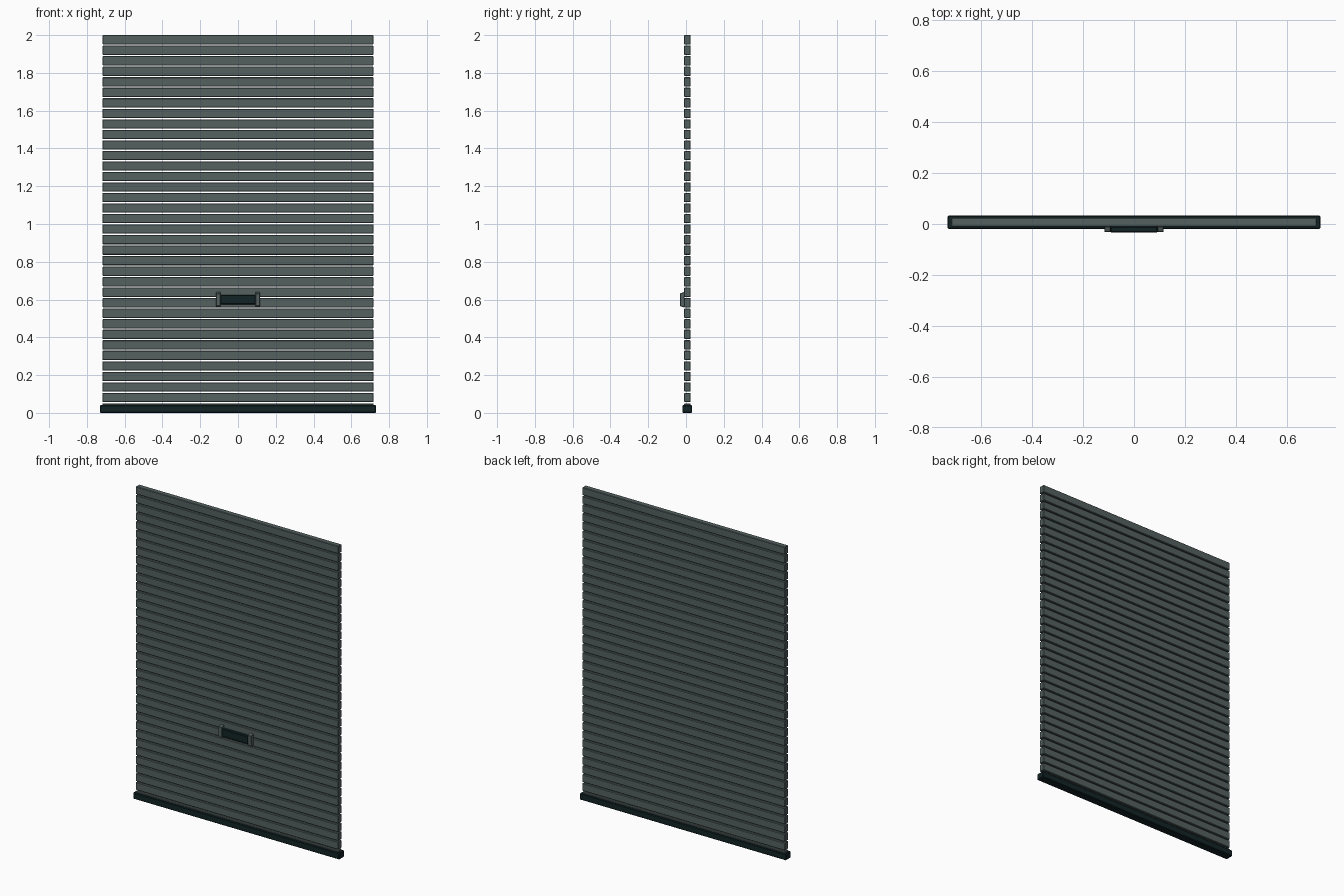
import bpy, bmesh

if "Cube" in bpy.data.objects:
    bpy.data.objects.remove(bpy.data.objects["Cube"])

def material(name, rgb):
    m = bpy.data.materials.new(name)
    m.diffuse_color = (*rgb, 1)
    m.use_nodes = True
    m.node_tree.nodes["Principled BSDF"].inputs["Base Color"].default_value = m.diffuse_color
    return m

GREY = material("slate_grey", (0.088, 0.120, 0.115))
DARK = material("dark_teal", (0.006, 0.017, 0.019))

def box(name, x0, x1, y0, y1, z0, z1, mat, bevel=0.0, taper=0.0):
    """Box from its limits; taper shortens the front (-y) face in z."""
    bm = bmesh.new()
    bmesh.ops.create_cube(bm, size=1)
    zc = (z0 + z1) / 2
    for v in bm.verts:
        front = v.co.y < 0
        v.co.x = x0 if v.co.x < 0 else x1
        v.co.y = y0 if front else y1
        half = (z1 - z0) / 2 - (taper if front else 0)
        v.co.z = zc + (half if v.co.z > 0 else -half)
    if bevel:
        bmesh.ops.bevel(bm, geom=bm.edges[:], offset=bevel, segments=1,
                        affect='EDGES', profile=0.5)
    me = bpy.data.meshes.new(name)
    bm.to_mesh(me)
    bm.free()
    me.materials.append(mat)
    ob = bpy.data.objects.new(name, me)
    bpy.context.collection.objects.link(ob)
    return ob

# Shutter slats with open gaps; the lowest one sits in the bottom rail
PITCH, HEIGHT = 0.0557, 0.049
for i in range(36):
    top = 2.0 - i * PITCH
    box(f"slat_{i + 1}", -0.718, 0.718, -0.010, 0.025, top - HEIGHT, top, GREY, 0.003)

# Bottom rail
box("bottom_rail", -0.731, 0.731, -0.019, 0.033, 0.0, 0.041, DARK, 0.004)

# Pull handle: dark grip between two tapered brackets
box("handle_grip", -0.092, 0.092, -0.033, -0.010, 0.575, 0.624, DARK, 0.003)
for side, s in (("left", -1), ("right", 1)):
    a, b = sorted((s * 0.092, s * 0.116))
    box(f"handle_bracket_{side}", a, b, -0.032, -0.009, 0.558, 0.640, GREY, 0.002, 0.008)
